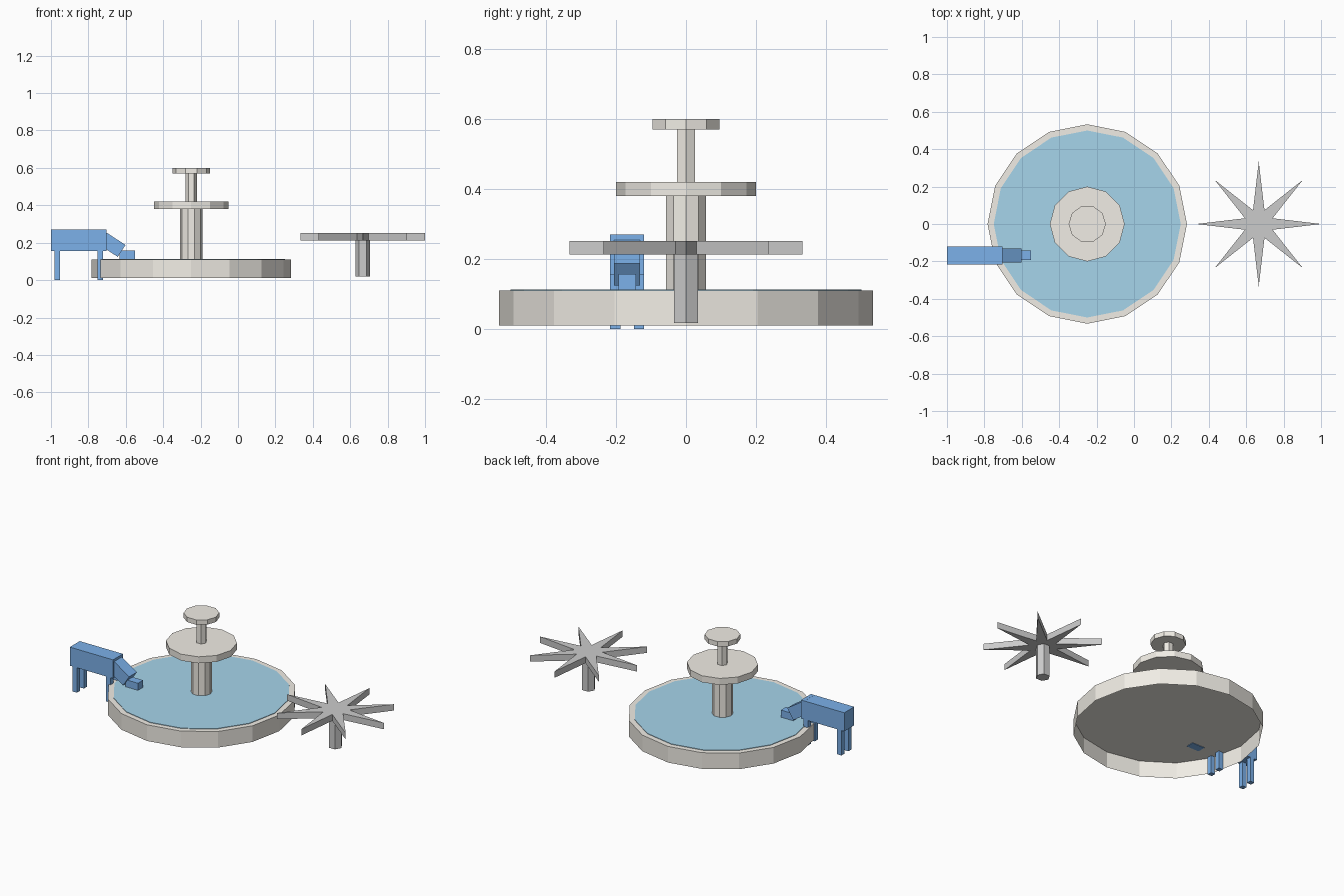
import bpy, bmesh, math
from mathutils import Vector, Matrix

if "Cube" in bpy.data.objects:
    bpy.data.objects.remove(bpy.data.objects["Cube"])


def material(name, rgb):
    m = bpy.data.materials.new(name)
    m.diffuse_color = (*rgb, 1)
    m.use_nodes = True
    m.node_tree.nodes["Principled BSDF"].inputs["Base Color"].default_value = m.diffuse_color
    return m


STONE = material("stone", (0.88, 0.85, 0.79))
WATER = material("water", (0.38, 0.66, 0.83))
BLUE = material("blue_paint", (0.2, 0.44, 0.82))


def finish(name, bm, mat=None):
    bmesh.ops.recalc_face_normals(bm, faces=bm.faces)
    me = bpy.data.meshes.new(name)
    bm.to_mesh(me)
    bm.free()
    ob = bpy.data.objects.new(name, me)
    bpy.context.collection.objects.link(ob)
    if mat:
        me.materials.append(mat)
    return ob


def prism(name, center, radii, z0, z1, mat=None, bottom=True):
    """Upright prism; radii gives the distance of each outline corner."""
    bm = bmesh.new()
    n = len(radii)
    rings = []
    for z in (z0, z1):
        rings.append([bm.verts.new((center[0] + r * math.cos(math.tau * i / n),
                                    center[1] + r * math.sin(math.tau * i / n), z))
                      for i, r in enumerate(radii)])
    lo, hi = rings
    for i in range(n):
        j = (i + 1) % n
        bm.faces.new((lo[i], lo[j], hi[j], hi[i]))
    bm.faces.new(hi)
    if bottom:
        bm.faces.new(lo[::-1])
    ob = finish(name, bm, mat)
    return ob


def box(name, center, size, mat, tilt=0):
    bm = bmesh.new()
    bmesh.ops.create_cube(bm, size=1, matrix=Matrix.Translation(Vector(center))
                          @ Matrix.Rotation(tilt, 4, 'Y') @ Matrix.Diagonal((*size, 1)))
    return finish(name, bm, mat)


# Fountain: basin is an open-bottomed shell
C = (-0.25, 0)
prism("basin", C, [0.533] * 16, 0.01, 0.11, STONE, bottom=False)
prism("water_surface", C, [0.5] * 16, 0.11, 0.113, WATER, bottom=False)
prism("lower_column", C, [0.06] * 10, 0.11, 0.38, STONE)
prism("lower_dish", C, [0.2] * 12, 0.38, 0.42, STONE)
prism("upper_column", C, [0.03] * 6, 0.42, 0.57, STONE)
prism("upper_dish", C, [0.1] * 10, 0.57, 0.6, STONE)

# Star on a post
S = (0.667, 0)
prism("star", S, [0.333, 0.08] * 8, 0.213, 0.252)
prism("star_post", S, [0.04] * 6, 0.018, 0.213)

# Drinking animal
Y = -0.168
box("animal_body", (-0.852, Y, 0.212), (0.296, 0.097, 0.115), BLUE)
box("animal_neck", (-0.685, Y, 0.197), (0.15, 0.075, 0.076), BLUE, math.radians(33))
box("animal_head", (-0.592, Y, 0.132), (0.085, 0.05, 0.05), BLUE)
for end, x in (("back", -0.966), ("front", -0.736)):
    for side, dy in (("right", -0.034), ("left", 0.034)):
        box(f"{end}_{side}_leg", (x, Y + dy, 0.078), (0.029, 0.029, 0.156), BLUE)
